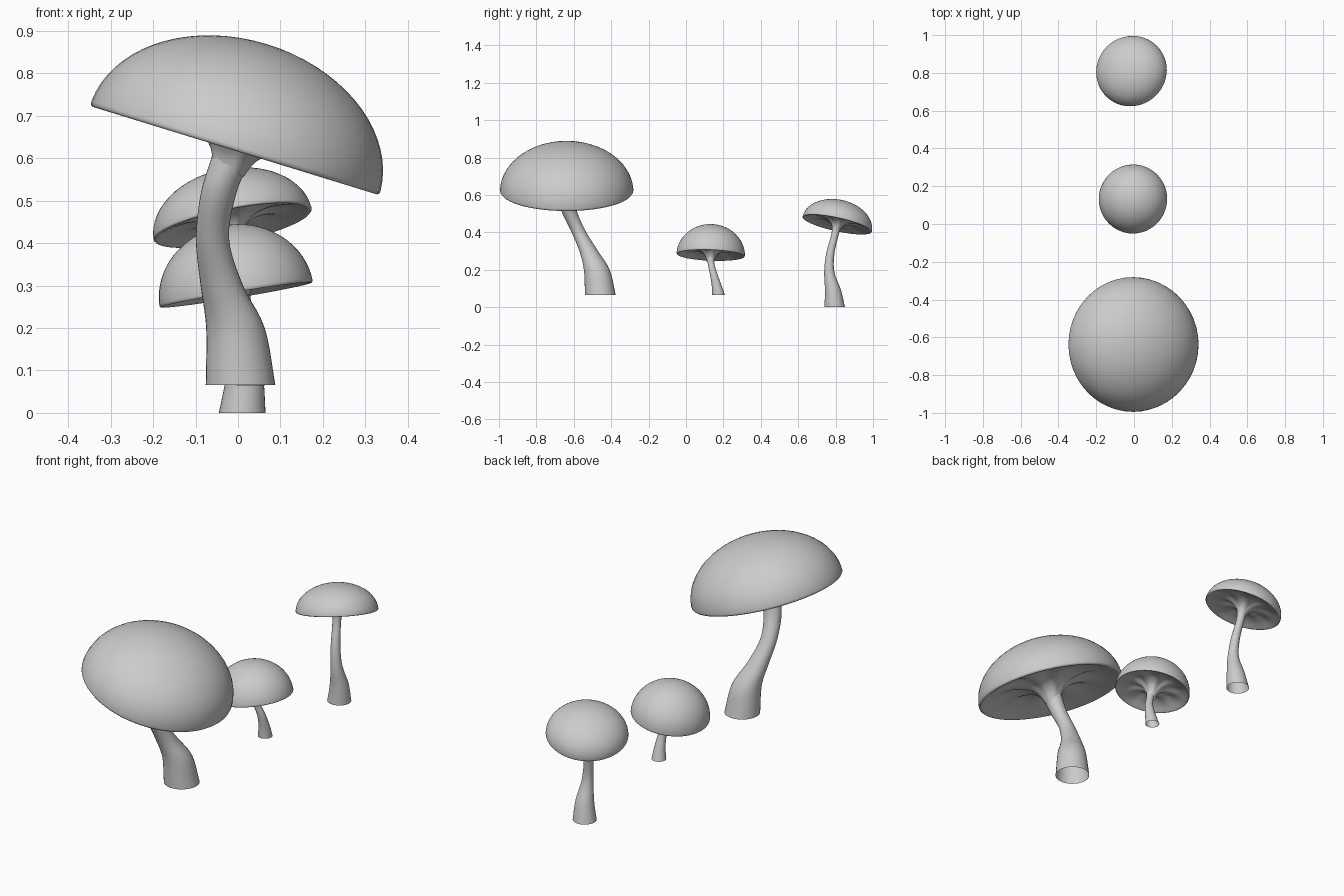
import bpy, bmesh, math
from mathutils import Vector, Matrix

if "Cube" in bpy.data.objects:
    bpy.data.objects.remove(bpy.data.objects["Cube"])

SEG = 48


def skin(name, rings, pole=None):
    """Join closed rings of points into a smooth surface, with an optional first pole."""
    bm = bmesh.new()
    loops = [[bm.verts.new(p) for p in ring] for ring in rings]
    n = len(loops[0])
    for a, b in zip(loops, loops[1:]):
        for i in range(n):
            j = (i + 1) % n
            bm.faces.new((a[i], b[i], b[j], a[j]))
    if pole is not None:
        top = bm.verts.new(pole)
        for i in range(n):
            bm.faces.new((top, loops[0][i], loops[0][(i + 1) % n]))
    bmesh.ops.recalc_face_normals(bm, faces=bm.faces)
    mesh = bpy.data.meshes.new(name)
    bm.to_mesh(mesh)
    bm.free()
    ob = bpy.data.objects.new(name, mesh)
    bpy.context.collection.objects.link(ob)
    bpy.context.view_layer.objects.active = ob
    ob.select_set(True)
    bpy.ops.object.shade_smooth_by_angle(angle=math.radians(50))
    ob.select_set(False)


def spline(pts, steps=5):
    """Catmull-Rom interpolation through tuples."""
    vs = [Vector(p) for p in pts]
    vs = [2 * vs[0] - vs[1]] + vs + [2 * vs[-1] - vs[-2]]
    out = []
    for k in range(1, len(vs) - 2):
        a, b, c, d = vs[k - 1:k + 3]
        for s in range(steps):
            t = s / steps
            out.append(0.5 * (2 * b + (c - a) * t + (2 * a - 5 * b + 4 * c - d) * t**2
                              + (3 * b - a - 3 * c + d) * t**3))
    return out + [vs[-2]]


def cap(name, center, normal, radius, height):
    """Tilted dome with a rounded lip and a hollow underside funnelling down to the stem."""
    rot = Vector((0, 0, 1)).rotation_difference(Vector(normal)).to_matrix().to_4x4()
    mat = Matrix.Translation(center) @ rot
    dome = [(math.sin(a), max(math.cos(a), 0.045))
            for a in (math.radians(5 + 82.4 * i / 16) for i in range(17))]
    lip = [(0.998, 0.02), (0.985, 0.0), (0.965, 0.0)]
    under = spline([(0.94, 0.015), (0.75, 0.12), (0.5, 0.17), (0.28, 0.1),
                    (0.16, -0.04), (0.11, -0.2)], 3)
    rings = []
    for part, prof in (("dome", dome), ("lip", lip), ("under", under)):
        for r, z in prof:
            ring = []
            for i in range(SEG):
                a = math.tau * i / SEG
                # shallow radial folds on the underside
                fold = 0.03 * math.cos(8 * a) * (1 - abs(2 * r - 1)) if part == "under" else 0
                ring.append(mat @ Vector((radius * r * math.cos(a), radius * r * math.sin(a),
                                          height * (z + fold))))
            rings.append(ring)
    skin(name, rings, mat @ Vector((0, 0, height)))


def stem(name, path):
    """Bent tapering tube, open at the foot; path holds (x, y, z, radius)."""
    rings = []
    for p in spline([(x, y, z, r) for x, y, z, r in path]):
        x, y, z, r = p
        rings.append([(x + r * math.cos(math.tau * i / 32), y + r * math.sin(math.tau * i / 32), z)
                      for i in range(32)])
    skin(name, rings)


# Large front mushroom
cap("large_cap", (-0.008, -0.638, 0.618), (0.308, 0, 1), 0.357, 0.262)
stem("large_stem", [(0.006, -0.458, 0.066, 0.082), (-0.006, -0.477, 0.2, 0.069),
                    (-0.038, -0.52, 0.3, 0.05), (-0.06, -0.577, 0.41, 0.039),
                    (-0.045, -0.627, 0.52, 0.042), (-0.012, -0.638, 0.61, 0.048),
                    (0.0, -0.638, 0.65, 0.055)])

# Small middle mushroom
cap("small_cap", (-0.004, 0.132, 0.278), (-0.165, 0.04, 1), 0.183, 0.166)
stem("small_stem", [(0.03, 0.174, 0.065, 0.034), (0.032, 0.163, 0.12, 0.026),
                    (0.028, 0.147, 0.18, 0.02), (0.01, 0.133, 0.24, 0.018),
                    (-0.004, 0.132, 0.3, 0.024)])

# Tall slim back mushroom
cap("slim_cap", (-0.012, 0.808, 0.442), (-0.2, 0.22, 1), 0.19, 0.131)
stem("slim_stem", [(0.01, 0.795, 0.0, 0.055), (0.016, 0.786, 0.09, 0.043),
                   (0.014, 0.766, 0.19, 0.027), (0.005, 0.772, 0.29, 0.022),
                   (-0.006, 0.797, 0.39, 0.02), (-0.012, 0.808, 0.46, 0.026)])
